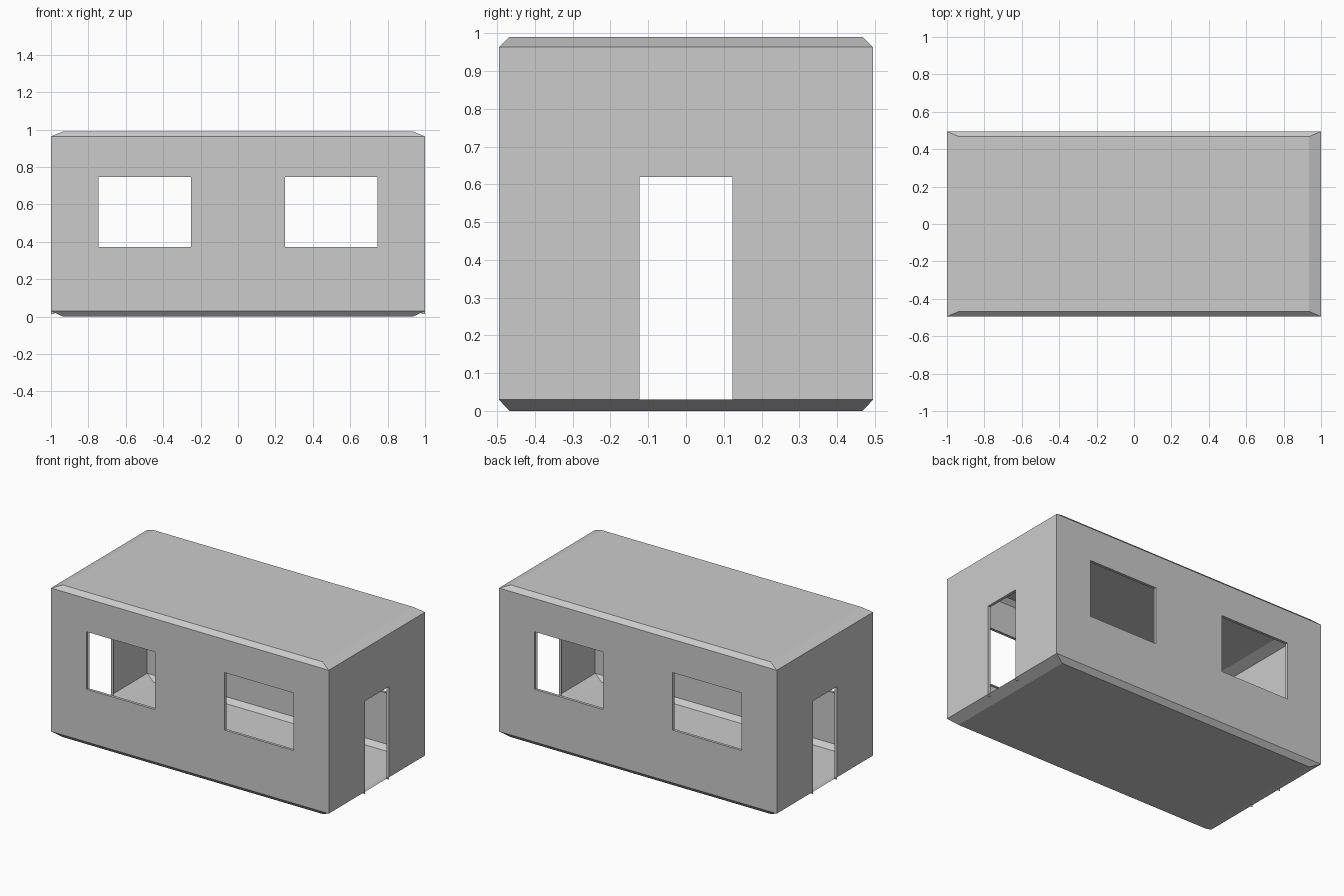
import bpy, bmesh

if "Cube" in bpy.data.objects:
    bpy.data.objects.remove(bpy.data.objects["Cube"])

HX, HY, H = 1.0, 0.495, 0.99          # outer half sizes and height
IX, IY, Z0, Z1 = 0.935, 0.467, 0.03, 0.963  # inset of roof/floor, wall bottom and top
DEPTH = 0.018                          # depth of the opening reveals


def make(name, quads, fix_normals=False):
    bm = bmesh.new()
    for q in quads:
        bm.faces.new([bm.verts.new(p) for p in q])
    bmesh.ops.remove_doubles(bm, verts=bm.verts, dist=1e-5)
    if fix_normals:
        bmesh.ops.recalc_face_normals(bm, faces=bm.faces)
    me = bpy.data.meshes.new(name)
    bm.to_mesh(me)
    bm.free()
    ob = bpy.data.objects.new(name, me)
    bpy.context.collection.objects.link(ob)
    return ob


def placer(side):
    # maps wall coordinates (u to the right, z up, d inward) to the model
    return {
        "front": lambda u, z, d=0: (u, -HY + d, z),
        "back": lambda u, z, d=0: (-u, HY - d, z),
        "right": lambda u, z, d=0: (HX - d, u, z),
        "left": lambda u, z, d=0: (-HX + d, -u, z),
    }[side]


def wall(side, us, zs, holes):
    # panel grid with some cells left open
    p = placer(side)
    quads = []
    for i in range(len(us) - 1):
        for j in range(len(zs) - 1):
            if (i, j) not in holes:
                a, b, c, d = us[i], us[i + 1], zs[j], zs[j + 1]
                quads.append([p(a, c), p(b, c), p(b, d), p(a, d)])
    make(side + "_wall", quads)


def reveal(name, side, a, b, c, d, sill=True):
    # thin strips turned inward around an opening
    p = placer(side)
    ring = [(a, c), (a, d), (b, d), (b, c)]
    quads = []
    for k in range(4 if sill else 3):
        m, n = ring[k], ring[(k + 1) % 4]
        quads.append([p(*m), p(*m, DEPTH), p(*n, DEPTH), p(*n)])
    make(name, quads)


# long walls with two windows each
for side in ("front", "back"):
    wall(side, [-HX, -0.745, -0.25, 0.25, 0.745, HX],
         [Z0, 0.373, 0.747, Z1], {(1, 1), (3, 1)})
    for tag, a, b in (("left", -0.745, -0.25), ("right", 0.25, 0.745)):
        reveal(f"{side}_{tag}_window_reveal", side, a, b, 0.373, 0.747)

# end walls with a doorway each
for side in ("left", "right"):
    wall(side, [-HY, -0.123, 0.123, HY], [Z0, 0.62, Z1], {(1, 0)})
    reveal(side + "_door_reveal", side, -0.123, 0.123, 0.015, 0.62, sill=False)


# roof and floor plates with sloping edges
def plate(name, z_flat, z_edge, up):
    inner = [(-IX, -IY, z_flat), (IX, -IY, z_flat), (IX, IY, z_flat), (-IX, IY, z_flat)]
    outer = [(-HX, -HY, z_edge), (HX, -HY, z_edge), (HX, HY, z_edge), (-HX, HY, z_edge)]
    quads = [inner]
    for k in range(4):
        n = (k + 1) % 4
        quads.append([outer[k], outer[n], inner[n], inner[k]])
    make(name, quads if up else [q[::-1] for q in quads])


plate("roof", H, Z1, True)
plate("floor", 0.0, Z0, False)
